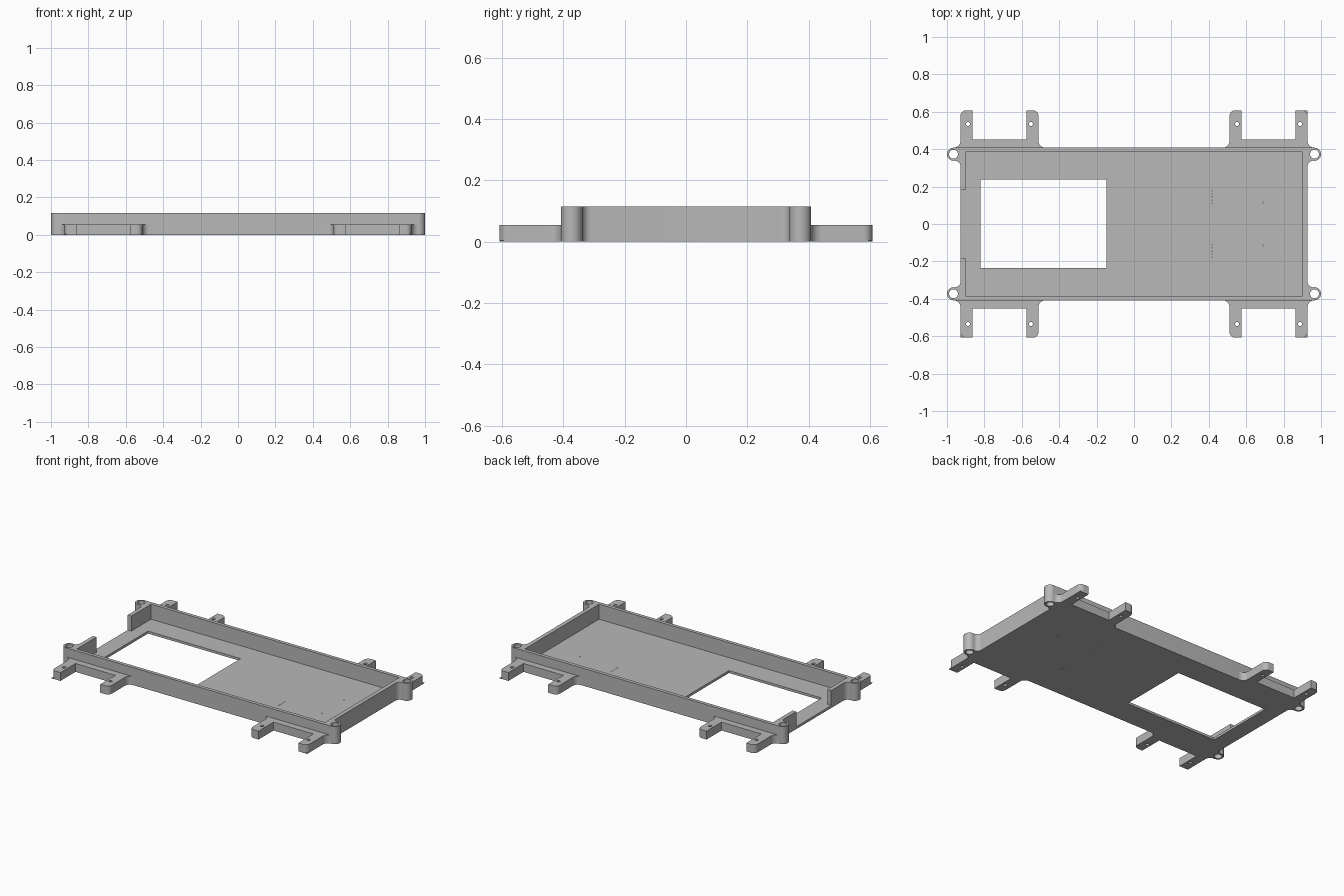
import bpy, bmesh, math

cube = bpy.data.objects.get("Cube")
if cube:
    bpy.data.objects.remove(cube, do_unlink=True)

grey = bpy.data.materials.new("light_grey")
grey.use_nodes = True
grey.diffuse_color = (0.48, 0.48, 0.48, 1)
grey.node_tree.nodes["Principled BSDF"].inputs["Base Color"].default_value = (0.48, 0.48, 0.48, 1)

WALL_X, WALL_Y, HEIGHT = 0.928, 0.408, 0.115
FLOOR = 0.016
EAR_X, EAR_Y, EAR_R = 0.965, 0.373, 0.035
BRACKET_X, BRACKET_H = 0.7195, 0.055


def arc(cx, cy, r, start, end, steps=10):
    angles = [math.radians(start + (end - start) * i / steps) for i in range(steps + 1)]
    return [(cx + r * math.cos(a), cy + r * math.sin(a)) for a in angles]


def circle(cx, cy, r, steps=24):
    return arc(cx, cy, r, 0, 360, steps)[:-1]


def rect(x0, x1, y0, y1):
    return [(x0, y0), (x1, y0), (x1, y1), (x0, y1)]


def mirror_x(points):
    return [(-x, y) for x, y in reversed(points)]


def prisms(name, outlines, z0, z1):
    """One object made of upright prisms, one for each outline."""
    bm = bmesh.new()
    for outline in outlines:
        face = bm.faces.new([bm.verts.new((x, y, z0)) for x, y in outline])
        made = bmesh.ops.extrude_face_region(bm, geom=[face])["geom"]
        top = [v for v in made if isinstance(v, bmesh.types.BMVert)]
        bmesh.ops.translate(bm, verts=top, vec=(0, 0, z1 - z0))
    bmesh.ops.recalc_face_normals(bm, faces=bm.faces)
    mesh = bpy.data.meshes.new(name)
    bm.to_mesh(mesh)
    bm.free()
    mesh.materials.append(grey)
    obj = bpy.data.objects.new(name, mesh)
    bpy.context.collection.objects.link(obj)
    return obj


def activate(obj):
    bpy.ops.object.select_all(action="DESELECT")
    obj.select_set(True)
    bpy.context.view_layer.objects.active = obj


def cut(obj, outlines, z0, z1):
    cutter = prisms("cutter", outlines, z0, z1)
    cutter.hide_render = True
    mod = obj.modifiers.new("cut", "BOOLEAN")
    mod.operation, mod.solver, mod.object = "DIFFERENCE", "EXACT", cutter
    activate(obj)
    bpy.ops.object.modifier_apply(modifier=mod.name)
    bpy.data.objects.remove(cutter, do_unlink=True)


def smooth(obj):
    activate(obj)
    bpy.ops.object.shade_smooth_by_angle(angle=math.radians(30))


# Tray outline: rounded screw ears blended into the end walls
fillet = 0.03
fx = WALL_X + fillet
rise = math.sqrt((EAR_R + fillet) ** 2 - (EAR_X - fx) ** 2)
lean = math.degrees(math.atan2(rise, EAR_X - fx))
quarter = arc(fx, EAR_Y - rise, fillet, 180, lean)
quarter += arc(EAR_X, EAR_Y, EAR_R, lean - 180, 90, 18)[1:]
upper = quarter + mirror_x(quarter)
tray = prisms("tray", [upper + [(-x, -y) for x, y in upper]], 0, HEIGHT)

# Pocket with an opening through the right-hand end wall
ix, iy = 0.901, 0.385
pocket = rect(-ix, ix, -iy, iy) + [(-ix, 0.181), (-1.1, 0.181), (-1.1, -0.181), (-ix, -0.181)]
cut(tray, [pocket], FLOOR, HEIGHT + 0.1)

# Floor window, screw holes and tiny floor pinholes
holes = [rect(-0.82, -0.147, -0.236, 0.237)]
holes += [circle(sx * EAR_X, sy * EAR_Y, 0.024) for sx in (-1, 1) for sy in (-1, 1)]
for side in (-1, 1):
    holes.append(circle(0.69, side * 0.115, 0.003, 8))
    holes += [circle(0.418, side * (0.11 + 0.017 * i), 0.002, 6) for i in range(5)]
cut(tray, holes, -0.1, HEIGHT + 0.1)
smooth(tray)

# Two-legged mounting brackets along both long sides
half, leg, reach, bar, blend, tip = 0.2085, 0.064, 0.2, 0.044, 0.036, 0.03
right_half = [(half - leg, bar), (half - leg, reach)]
right_half += arc(half - tip, reach - tip, tip, 90, 0)
right_half += arc(half + blend, blend, blend, 180, 270)
profile = right_half + mirror_x(right_half)
corner = [(half, reach)] + arc(half - tip, reach - tip, tip, 90, 0)

for sy, y_name in ((-1, "front"), (1, "back")):
    for sx, x_name in ((-1, "right"), (1, "left")):
        def place(points):
            return [(sx * (BRACKET_X + x), sy * (WALL_Y + y)) for x, y in points]

        label = y_name + "_" + x_name
        bracket = prisms(label + "_bracket", [place(profile)], 0, BRACKET_H)
        leg_holes = [place(circle(s * 0.168, 0.127, 0.011, 20)) for s in (-1, 1)]
        cut(bracket, leg_holes, -0.1, HEIGHT)
        smooth(bracket)
        # Thin square foot at the outermost leg corner
        if (sx, sy) != (-1, 1):
            prisms(label + "_corner_foot", [place(corner)], 0, 0.004)
